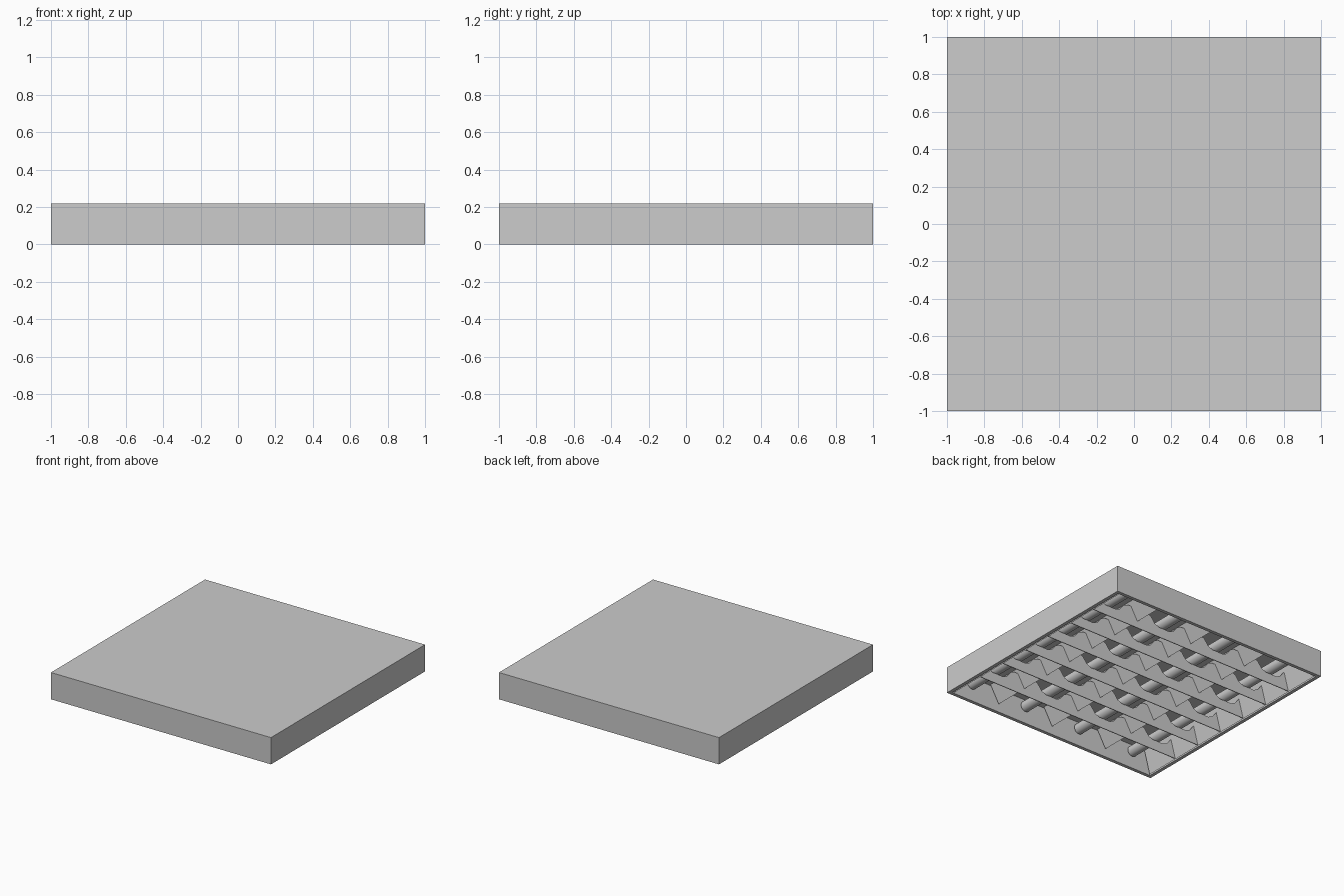
import bpy
import bmesh
import math

cube = bpy.data.objects.get("Cube")
if cube:
    bpy.data.objects.remove(cube, do_unlink=True)

HEIGHT = 0.22
INNER = 0.96      # half width of the opening
CEILING = 0.2     # underside of the top sheet
PITCH = 0.525     # lamp spacing
LAMPS = [(i - 1.5) * PITCH for i in range(4)]

grey = bpy.data.materials.new("light_grey")
grey.use_nodes = True
colour = (0.604, 0.604, 0.604, 1)
grey.diffuse_color = colour
grey.node_tree.nodes["Principled BSDF"].inputs["Base Color"].default_value = colour


def finish(name, bm):
    bmesh.ops.recalc_face_normals(bm, faces=bm.faces)
    mesh = bpy.data.meshes.new(name)
    bm.to_mesh(mesh)
    bm.free()
    mesh.materials.append(grey)
    obj = bpy.data.objects.new(name, mesh)
    bpy.context.collection.objects.link(obj)


def extrude_y(name, profile, y0, y1):
    """Extrude an (x, z) outline along y."""
    bm = bmesh.new()
    face = bm.faces.new([bm.verts.new((x, y0, z)) for x, z in profile])
    result = bmesh.ops.extrude_face_region(bm, geom=[face], use_keep_orig=True)
    verts = [v for v in result["geom"] if isinstance(v, bmesh.types.BMVert)]
    bmesh.ops.translate(bm, verts=verts, vec=(0, y1 - y0, 0))
    finish(name, bm)


# Housing: a shallow tray open at the bottom
bm = bmesh.new()
bmesh.ops.create_cube(bm, size=2)
for v in bm.verts:
    v.co.z = HEIGHT if v.co.z > 0 else 0
bottom = min(bm.faces, key=lambda f: f.calc_center_median().z)
bmesh.ops.inset_region(bm, faces=[bottom], thickness=1 - INNER)
recess = bmesh.ops.extrude_discrete_faces(bm, faces=[bottom])["faces"][0]
bmesh.ops.translate(bm, verts=recess.verts, vec=(0, 0, CEILING))
finish("housing", bm)

# Wedge reflectors between the lamps
for i in (-1, 0, 1):
    x = i * PITCH
    extrude_y("lamp_divider", [(x, 0.06), (x + 0.08, CEILING), (x - 0.08, CEILING)],
              -INNER, INNER)

# Sloping reflectors along the two sides
for side, name in ((1, "left_reflector"), (-1, "right_reflector")):
    extrude_y(name, [(side * INNER, 0), (side * 0.905, CEILING), (side * INNER, CEILING)],
              -INNER, INNER)

# Cross blades, dipped under each lamp
dip = [(-0.17, 0.17), (-0.13, 0.155), (-0.09, 0.105), (-0.05, 0.088),
       (0.05, 0.088), (0.09, 0.105), (0.13, 0.155), (0.17, 0.17)]
outline = [(INNER, 0.005), (-INNER, 0.005), (-0.955, 0.17)]
outline += [(lamp + dx, z) for lamp in LAMPS for dx, z in dip if abs(lamp + dx) < 0.955]
outline.append((0.955, 0.17))
for i in range(6):
    y = (i - 2.5) * 0.265
    extrude_y("cross_blade", outline, y - 0.003, y + 0.003)

# Lamp tubes
for x in LAMPS:
    bpy.ops.mesh.primitive_cylinder_add(vertices=24, radius=0.043, depth=2 * INNER,
                                        location=(x, 0, 0.135),
                                        rotation=(math.pi / 2, 0, 0))
    tube = bpy.context.object
    tube.name = "lamp_tube"
    tube.data.materials.append(grey)
    bpy.ops.object.shade_smooth_by_angle(angle=math.radians(40))
